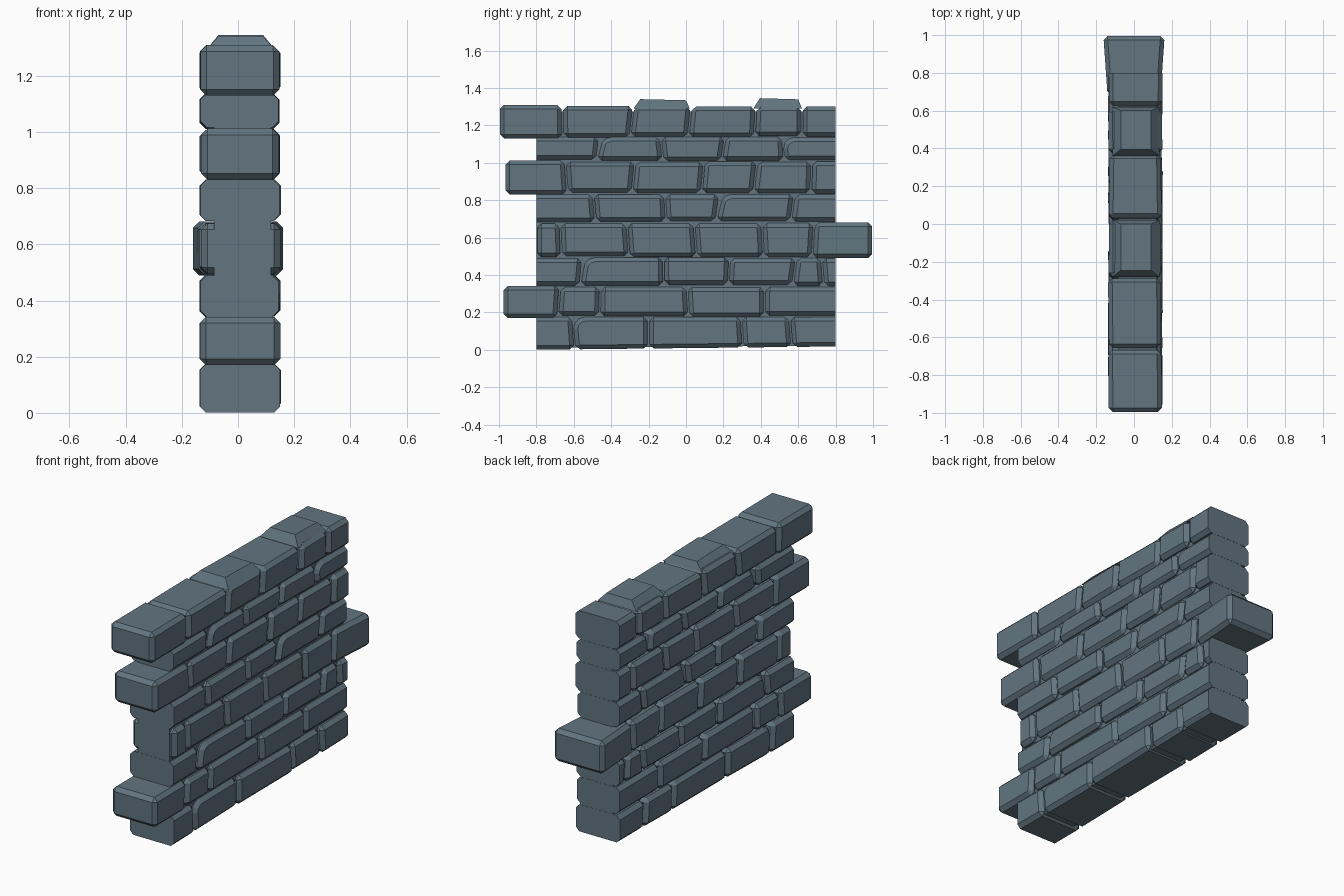
import bpy, bmesh, math, random
from mathutils import Vector

if "Cube" in bpy.data.objects:
    bpy.data.objects.remove(bpy.data.objects["Cube"])

random.seed(4)
END = 0.8      # flat wall ends at y = -0.8 and 0.8
GAP = 0.005    # half of the joint between stones

mat = bpy.data.materials.new("slate grey stone")
mat.diffuse_color = (0.122, 0.178, 0.216, 1)
mat.use_nodes = True
mat.node_tree.nodes["Principled BSDF"].inputs["Base Color"].default_value = mat.diffuse_color


def finish(bm, name):
    bmesh.ops.recalc_face_normals(bm, faces=bm.faces)
    me = bpy.data.meshes.new(name)
    bm.to_mesh(me)
    bm.free()
    me.materials.append(mat)
    ob = bpy.data.objects.new(name, me)
    bpy.context.collection.objects.link(ob)
    return ob


def prism(bm, outline, x_of):
    """Side outline (y, z) carried through the wall; x_of(side, y, z) gives the faces."""
    loops = [[bm.verts.new((x_of(s, y, z), y, z)) for y, z in outline] for s in (-1, 1)]
    bm.faces.new(loops[0])
    bm.faces.new(loops[1][::-1])
    n = len(outline)
    for i in range(n):
        j = (i + 1) % n
        bm.faces.new((loops[0][i], loops[0][j], loops[1][j], loops[1][i]))
    bmesh.ops.recalc_face_normals(bm, faces=bm.faces)


def stone(row_bm, y0, y1, z0, z1, lean0, lean1, rounded=False, flare=0.0, bottom=None):
    """One chamfered stone, cut flat where it meets the wall end."""
    a = y0 - 0.12 if y0 == -END else y0 + GAP
    b = y1 + 0.12 if y1 == END else y1 - GAP
    lo0, lo1 = (z0, z0) if bottom is None else (bottom(a), bottom(b))
    outline = [(a - lean0, lo0), (b - lean1, lo1), (b + lean1, z1)]
    if rounded:
        r = 0.06
        cy = max(a, -END) + r if y0 == -END else a + lean0 + r
        outline += [(cy - r * math.sin(t), z1 - r + r * math.cos(t))
                    for t in (0, math.pi / 6, math.pi / 3, math.pi / 2)]
    else:
        outline.append((a + lean0, z1))
    shift = {-1: random.uniform(-.005, .004), 1: random.uniform(-.006, .004)}
    tilt = {-1: random.uniform(-.015, .015), 1: random.uniform(-.015, .015)}
    yc = (max(a, -END) + min(b, END)) / 2

    def x_of(s, y, z):
        base = -0.133 if s < 0 else 0.147
        if flare:
            return s * (0.14 + flare * (y - y0))
        return base + s * (shift[s] + tilt[s] * (y - yc))

    bm = bmesh.new()
    prism(bm, outline, x_of)
    edges = [e for e in bm.edges if e.calc_face_angle(0) > math.radians(50)]
    bmesh.ops.bevel(bm, geom=edges, offset=0.022, segments=1, affect='EDGES')
    for end, on in ((-END, y0 == -END), (END, y1 == END)):
        if on:
            cut = bmesh.ops.bisect_plane(bm, geom=bm.verts[:] + bm.edges[:] + bm.faces[:],
                                         plane_co=(0, end, 0),
                                         plane_no=(0, math.copysign(1, end), 0),
                                         clear_outer=True)
            rim = [g for g in cut["geom_cut"] if isinstance(g, bmesh.types.BMEdge)]
            if rim:
                bmesh.ops.holes_fill(bm, edges=rim)
    tmp = bpy.data.meshes.new("tmp")
    bm.to_mesh(tmp)
    bm.free()
    row_bm.from_mesh(tmp)
    bpy.data.meshes.remove(tmp)


# Courses: bottom, top, joint positions along y, indices of round-cornered stones
courses = [
    (0.00, 0.175, (-.8, -.60, -.20, .30, .56, .8), (1,)),
    (0.175, 0.338, (-.98, -.68, -.46, .01, .42, .8), ()),
    (0.340, 0.493, (-.8, -.56, -.12, .23, .58, .73, .8), (1,)),
    (0.495, 0.677, (-.80001, -.67, -.31, .05, .41, .68, 1.0), ()),
    (0.680, 0.835, (-.8, -.49, -.11, .17, .57, .8), (3,)),
    (0.835, 1.008, (-.97, -.64, -.28, .09, .37, .67, .8), ()),
    (1.010, 1.140, (-.8, -.47, -.13, .20, .52, .8), (1, 4)),
    (1.135, 1.305, (-1.0, -.66, -.29, .02, .37, .62, .8), ()),
]
for n, (z0, z1, joints, rounds) in enumerate(courses):
    bm = bmesh.new()
    leans = [random.uniform(-.008, .012) for _ in joints]
    leans[0] = leans[-1] = 0
    for i, (y0, y1) in enumerate(zip(joints, joints[1:])):
        stub = y0 < -0.9 or y1 > 0.9
        low, high = z0, z1
        if stub:                       # toothing stones are slightly taller
            low, high = z0 - 0.005, z1 + 0.004
        elif n:
            low, high = z0 + random.uniform(0, .008), z1 - random.uniform(0, .006)
        stone(bm, y0, y1, low, high, leans[i], leans[i + 1], i in rounds,
              0.07 if y1 > 0.9 else 0.0,
              (lambda y: max(0, 0.009 + 0.011 * y)) if n == 0 else None)
    finish(bm, f"stone_course_{n + 1}")

# Mortar core filling the joints
bm = bmesh.new()
prism(bm, [(-.799, .012), (.799, .022), (.799, 1.275), (-.799, 1.275)],
      lambda s, y, z: -0.085 if s < 0 else 0.118)
finish(bm, "mortar_core")

# Raised tapered caps on two of the top stones
for k, (y0, y1, top) in enumerate(((-.28, .02, 1.34), (.36, .62, 1.345))):
    bm = bmesh.new()
    prism(bm, [(y0, 1.29), (y1, 1.29), (y1 - .02, top - .006), (y0 + .035, top)],
          lambda s, y, z: 0.01 + s * (0.125 if z < 1.3 else 0.08))
    finish(bm, f"raised_cap_{k + 1}")
